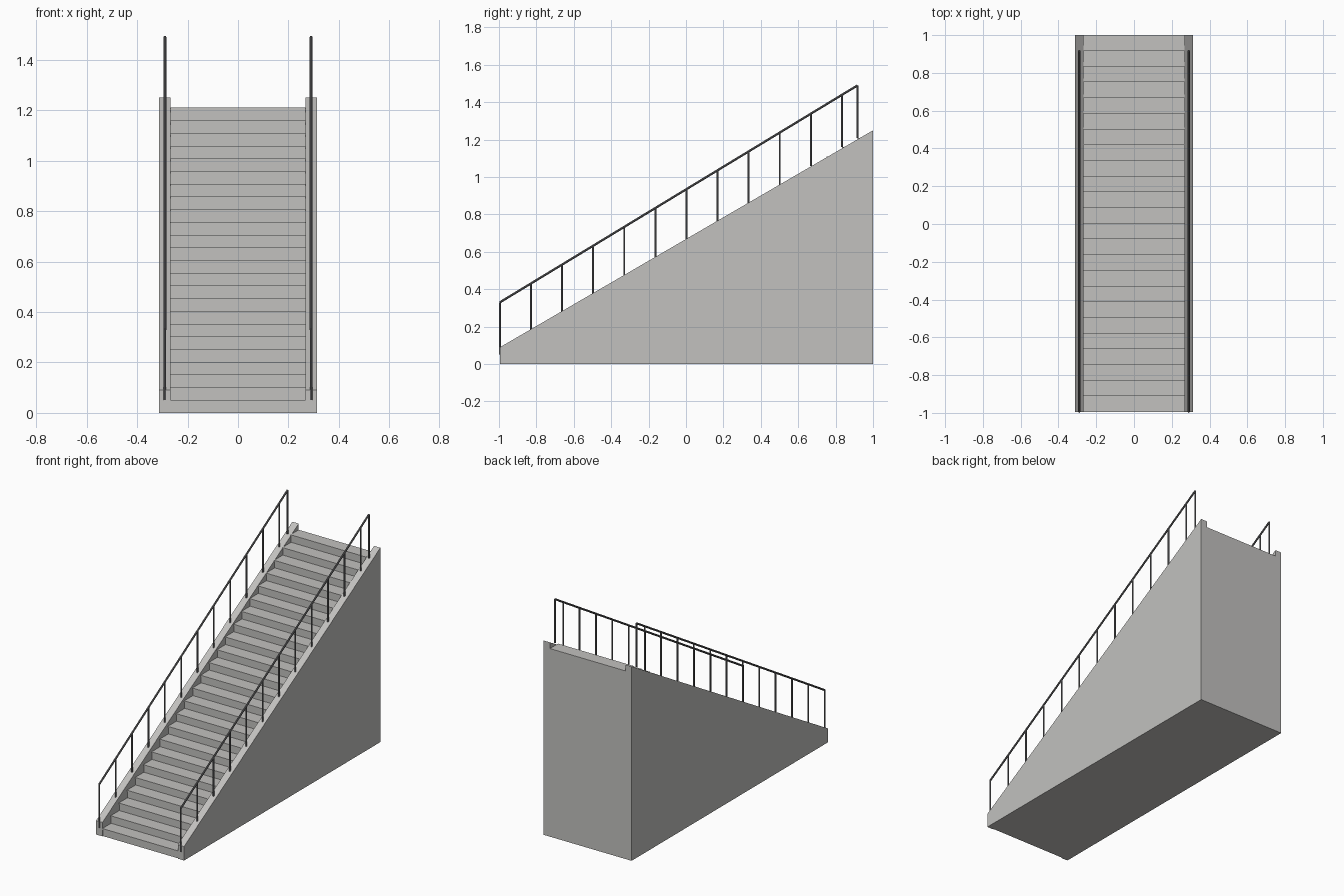
import bpy, bmesh, math
from mathutils import Vector

if "Cube" in bpy.data.objects:
    bpy.data.objects.remove(bpy.data.objects["Cube"])

N = 24                      # number of steps
Y0, Y1 = -0.995, 1.0        # front and back of the flight
D = (Y1 - Y0) / N           # tread depth
R = 1.21 / N                # riser height
LIP, THICK = 0.005, 0.008   # tread nosing
HALF = 0.268                # half width of the steps


def material(name, col):
    m = bpy.data.materials.new(name)
    m.diffuse_color = (*col, 1)
    m.use_nodes = True
    m.node_tree.nodes["Principled BSDF"].inputs["Base Color"].default_value = m.diffuse_color
    return m


concrete = material("light_grey_concrete", (0.54, 0.535, 0.52))
metal = material("dark_grey_metal", (0.16, 0.16, 0.165))


def finish(bm, name, mat):
    bmesh.ops.recalc_face_normals(bm, faces=bm.faces)
    me = bpy.data.meshes.new(name)
    bm.to_mesh(me)
    bm.free()
    me.materials.append(mat)
    ob = bpy.data.objects.new(name, me)
    bpy.context.collection.objects.link(ob)
    return ob


def extrude_profile(name, pts, x0, x1, mat):
    """Extrude a side profile of (y, z) points along x."""
    bm = bmesh.new()
    f = bm.faces.new([bm.verts.new((x0, y, z)) for y, z in pts])
    new = bmesh.ops.extrude_face_region(bm, geom=[f])["geom"]
    bmesh.ops.translate(bm, vec=(x1 - x0, 0, 0),
                        verts=[v for v in new if isinstance(v, bmesh.types.BMVert)])
    return finish(bm, name, mat)


def add_rod(bm, a, b, r):
    """Add a thin round bar between two points."""
    a, b = Vector(a), Vector(b)
    d = b - a
    geo = bmesh.ops.create_cone(bm, cap_ends=True, segments=8, radius1=r, radius2=r, depth=d.length)
    q = d.to_track_quat('Z', 'Y')
    for v in geo["verts"]:
        v.co = q @ v.co + (a + b) / 2


# Solid flight of steps with a small nosing on every tread
profile = [(Y1, 0), (Y0 + LIP, 0)]
for i in range(N):
    y, z = Y0 + i * D, (i + 1) * R
    profile += [(y + LIP, z - THICK), (y, z - THICK), (y, z), (y + D + LIP, z)]
profile[-1] = (Y1, N * R)
extrude_profile("steps", profile, -HALF, HALF, concrete)

# Sloped side walls, and a railing standing on each
for side, s in (("left", -1), ("right", 1)):
    extrude_profile(side + "_side_wall", [(Y0, 0), (Y1, 0), (Y1, 1.25), (Y0, 0.09)],
                    s * HALF, s * 0.313, concrete)

    # Posts stand on every second step, plus one on the last step
    x, post_h = s * 0.29, 0.28
    posts = bmesh.new()
    for i in list(range(0, N, 2)) + [N - 1]:
        y, z = Y0 + i * D, (i + 1) * R
        add_rod(posts, (x, y, z), (x, y, z + post_h), 0.005)
    finish(posts, side + "_railing_posts", metal)

    # Sloped handrail
    rail = bmesh.new()
    add_rod(rail, (x, Y0, R + post_h), (x, Y0 + (N - 1) * D, N * R + post_h), 0.006)
    finish(rail, side + "_handrail", metal)
